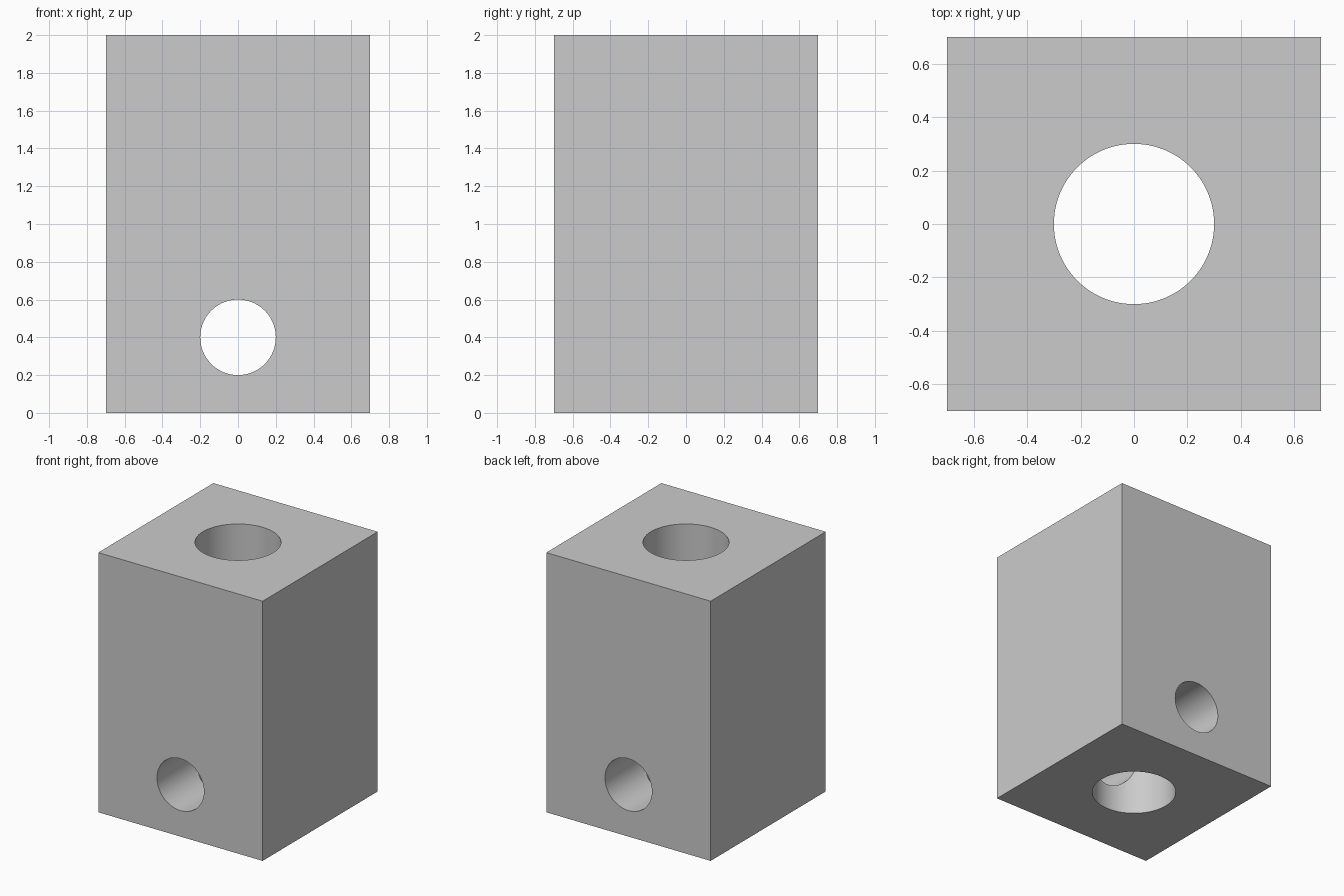
import bpy
from math import pi

if "Cube" in bpy.data.objects:
    bpy.data.objects.remove(bpy.data.objects["Cube"])

WIDTH, HEIGHT = 1.4, 2.0

# Main block standing on the ground
bpy.ops.mesh.primitive_cube_add(size=1, location=(0, 0, HEIGHT / 2))
block = bpy.context.object
block.name = "drilled_block"
block.scale = (WIDTH, WIDTH, HEIGHT)
bpy.ops.object.transform_apply(location=False, rotation=False, scale=True)


def drill(name, radius, depth, location, rotation=(0, 0, 0)):
    """Cut a round through hole into the block."""
    bpy.ops.mesh.primitive_cylinder_add(vertices=96, radius=radius, depth=depth,
                                        location=location, rotation=rotation)
    cutter = bpy.context.object
    cutter.name = name
    cutter.hide_render = True
    mod = block.modifiers.new(name, 'BOOLEAN')
    mod.operation = 'DIFFERENCE'
    mod.solver = 'EXACT'
    mod.object = cutter
    bpy.ops.object.select_all(action='DESELECT')
    block.select_set(True)
    bpy.context.view_layer.objects.active = block
    bpy.ops.object.modifier_apply(modifier=mod.name)
    bpy.data.objects.remove(cutter)


# Vertical bore and the smaller cross hole from front to back
drill("vertical_bore", 0.3, HEIGHT + 0.4, (0, 0, HEIGHT / 2))
drill("cross_hole", 0.2, WIDTH + 0.4, (0, 0, 0.4), (pi / 2, 0, 0))

# Smooth hole walls, sharp edges
bpy.ops.object.shade_smooth_by_angle()
